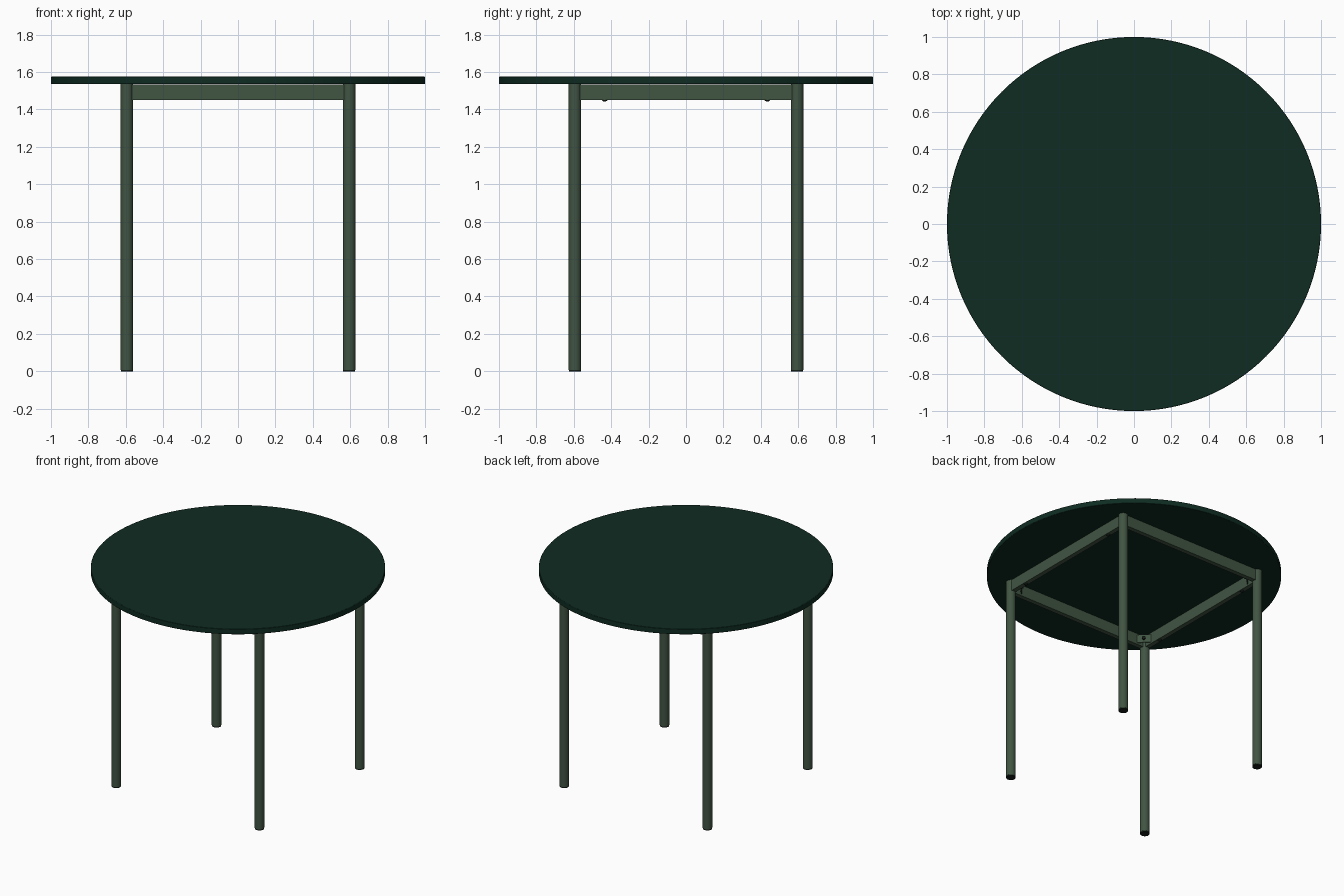
import bpy, math
from mathutils import Vector

if "Cube" in bpy.data.objects:
    bpy.data.objects.remove(bpy.data.objects["Cube"])


def mat(name, c):
    m = bpy.data.materials.new(name)
    m.diffuse_color = (*c, 1)
    m.use_nodes = True
    m.node_tree.nodes["Principled BSDF"].inputs["Base Color"].default_value = m.diffuse_color
    return m


TOP = mat("deep green", (0.0045, 0.025, 0.016))
FRAME = mat("sage green", (0.052, 0.089, 0.055))
DARK = mat("near black", (0.007, 0.013, 0.009))


def finish(name, m, smooth=False):
    o = bpy.context.object
    o.name = name
    o.data.materials.append(m)
    bpy.ops.object.transform_apply(location=False, rotation=False, scale=True)
    if smooth:
        bpy.ops.object.shade_smooth_by_angle(angle=math.radians(35))
    return o


def cyl(name, m, r, x, y, z0, z1, n=32):
    bpy.ops.mesh.primitive_cylinder_add(vertices=n, radius=r, depth=z1 - z0,
                                        location=(x, y, (z0 + z1) / 2))
    return finish(name, m, True)


def box(name, m, loc, size, rz=0):
    bpy.ops.mesh.primitive_cube_add(size=1, location=loc, rotation=(0, 0, rz))
    bpy.context.object.scale = size
    return finish(name, m)


L = 0.594  # leg offset from the centre

# round table top with a softened edge
top = cyl("table_top", TOP, 1.0, 0, 0, 1.535, 1.575, 128)
bev = top.modifiers.new("soft_edge", 'BEVEL')
bev.width = 0.003
bev.segments = 2
bev.limit_method = 'ANGLE'

for sx in (-1, 1):
    for sy in (-1, 1):
        # legs and foot caps
        cyl("leg", FRAME, 0.033, sx * L, sy * L, 0.008, 1.535)
        cyl("foot_cap", DARK, 0.032, sx * L, sy * L, 0.0, 0.008)
        # diagonal bracket and bolt inside each corner
        a = math.atan2(sy, sx)
        box("corner_bracket", FRAME, (sx * 0.545, sy * 0.545, 1.493),
            (0.006, 0.10, 0.06), a)
        d = Vector((sx, sy, 0)).normalized()
        p = Vector((sx * 0.54, sy * 0.54, 1.493))
        bpy.ops.mesh.primitive_cylinder_add(vertices=12, radius=0.012, depth=0.02, location=p)
        bpy.context.object.rotation_euler = d.to_track_quat('Z', 'Y').to_euler()
        finish("bracket_bolt", DARK, True)
        # screw heads under the side rails
        bpy.ops.mesh.primitive_uv_sphere_add(segments=16, ring_count=8, radius=1,
                                             location=(sx * L, sy * 0.435, 1.451))
        bpy.context.object.scale = (0.015, 0.015, 0.009)
        finish("rail_screw", DARK, True)

# rails joining the legs
for s in (-1, 1):
    box("cross_rail", FRAME, (0, s * L, 1.4925), (2 * L - 0.04, 0.034, 0.083))
    box("side_rail", FRAME, (s * L, 0, 1.4925), (0.034, 2 * L - 0.04, 0.083))
